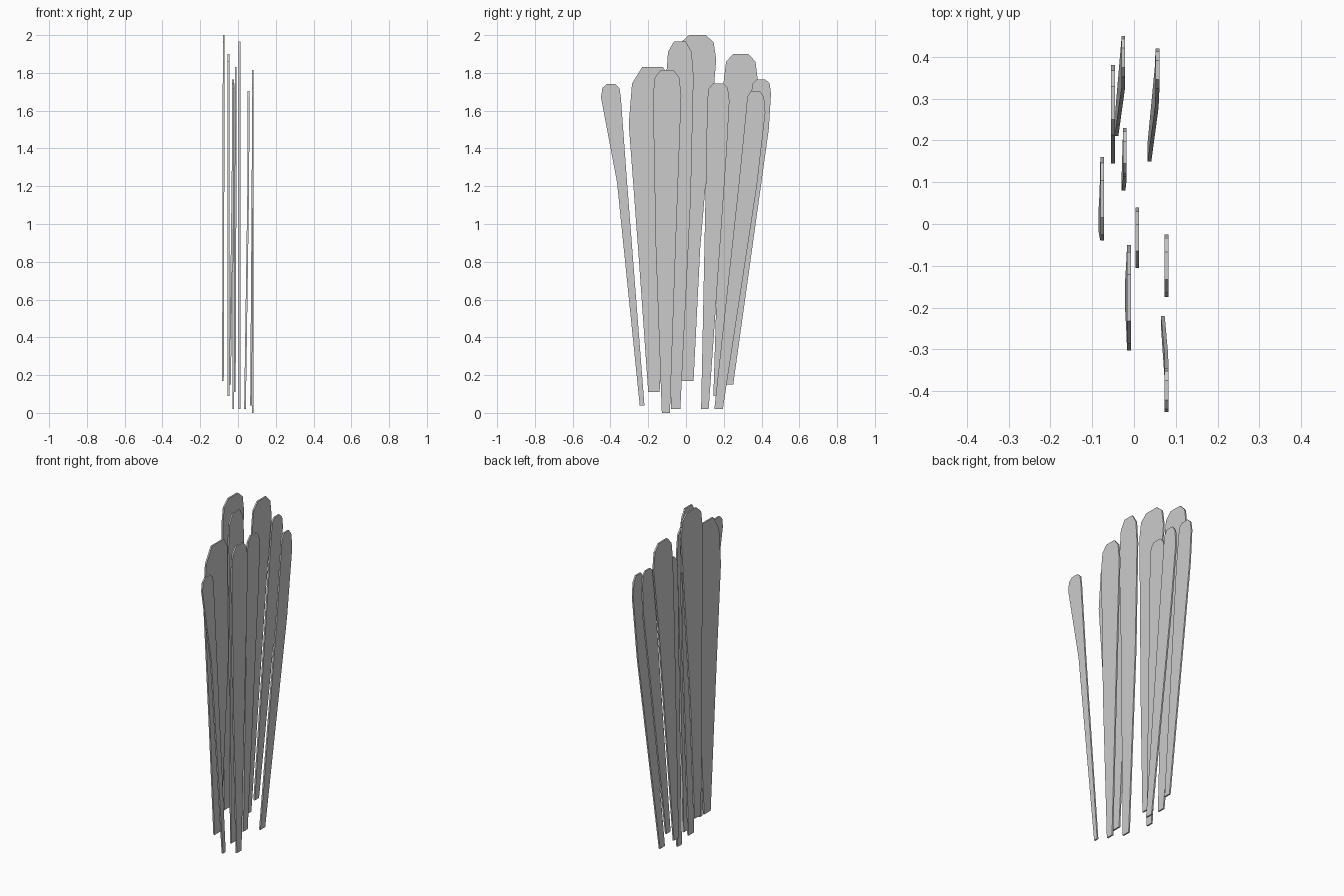
import bpy, bmesh, math

if "Cube" in bpy.data.objects:
    bpy.data.objects.remove(bpy.data.objects["Cube"])

THICK = 0.009


def blade(name, x_foot, x_tip, foot, mid, shoulder, top):
    """Thin slat: foot, mid and shoulder are (y_left, y_right, z); rounded top above."""
    levels = [foot, mid, shoulder]
    left = [(l, z) for l, r, z in levels]
    right = [(r, z) for l, r, z in reversed(levels)]
    yl, yr, zs = shoulder
    cy, hw = (yl + yr) / 2, (yr - yl) / 2
    peak = math.sin(math.radians(72)) ** 0.7

    # faceted rounded tip
    arc = []
    for deg in (144, 108, 72, 36):
        a = math.radians(deg)
        c = math.cos(a)
        y = cy + hw * math.copysign(abs(c) ** 0.7, c)
        arc.append((y, zs + (top - zs) * math.sin(a) ** 0.7 / peak))
    outline = left + arc + right

    # flat face leaning slightly in x, extruded to a thin sheet
    bm = bmesh.new()
    verts = []
    for y, z in outline:
        t = min(1.0, (z - foot[2]) / 1.3)
        x = x_foot + (x_tip - x_foot) * t - THICK / 2
        verts.append(bm.verts.new((x, y, z)))
    face = bm.faces.new(verts)
    ext = bmesh.ops.extrude_face_region(bm, geom=[face])
    moved = [g for g in ext["geom"] if isinstance(g, bmesh.types.BMVert)]
    bmesh.ops.translate(bm, verts=moved, vec=(THICK, 0, 0))
    bmesh.ops.triangulate(bm, faces=[f for f in bm.faces if len(f.verts) > 4])
    bmesh.ops.recalc_face_normals(bm, faces=bm.faces)
    mesh = bpy.data.meshes.new(name)
    bm.to_mesh(mesh)
    bm.free()
    obj = bpy.data.objects.new(name, mesh)
    bpy.context.collection.objects.link(obj)
    return obj


# Fan of slats, from -y to +y
blade("blade_outer_front", 0.069, 0.078, (-0.245, -0.22, 0.04),
      (-0.365, -0.312, 1.22), (-0.45, -0.345, 1.67), 1.74)
blade("blade_wide_front", -0.017, -0.012, (-0.20, -0.14, 0.11),
      (-0.25, -0.095, 0.82), (-0.303, -0.05, 1.53), 1.83)
blade("blade_inner_front", 0.078, 0.078, (-0.128, -0.085, 0.0),
      (-0.16, -0.055, 0.87), (-0.175, -0.025, 1.68), 1.815)
blade("blade_tall_middle", 0.008, 0.008, (-0.08, -0.03, 0.02),
      (-0.093, 0.025, 1.13), (-0.105, 0.04, 1.78), 1.965)
blade("blade_tallest", -0.08, -0.076, (-0.02, 0.04, 0.17),
      (-0.032, 0.075, 0.87), (-0.04, 0.16, 1.87), 2.0)
blade("blade_narrow_middle", -0.025, -0.022, (0.08, 0.12, 0.02),
      (0.108, 0.215, 1.38), (0.112, 0.23, 1.65), 1.745)
blade("blade_wide_back", -0.05, -0.05, (0.145, 0.19, 0.09),
      (0.185, 0.33, 1.38), (0.20, 0.38, 1.76), 1.90)
blade("blade_inner_back", 0.037, 0.056, (0.15, 0.195, 0.02),
      (0.278, 0.375, 1.2), (0.317, 0.42, 1.59), 1.705)
blade("blade_outer_back", -0.042, -0.026, (0.21, 0.25, 0.15),
      (0.325, 0.438, 1.5), (0.345, 0.45, 1.69), 1.765)
